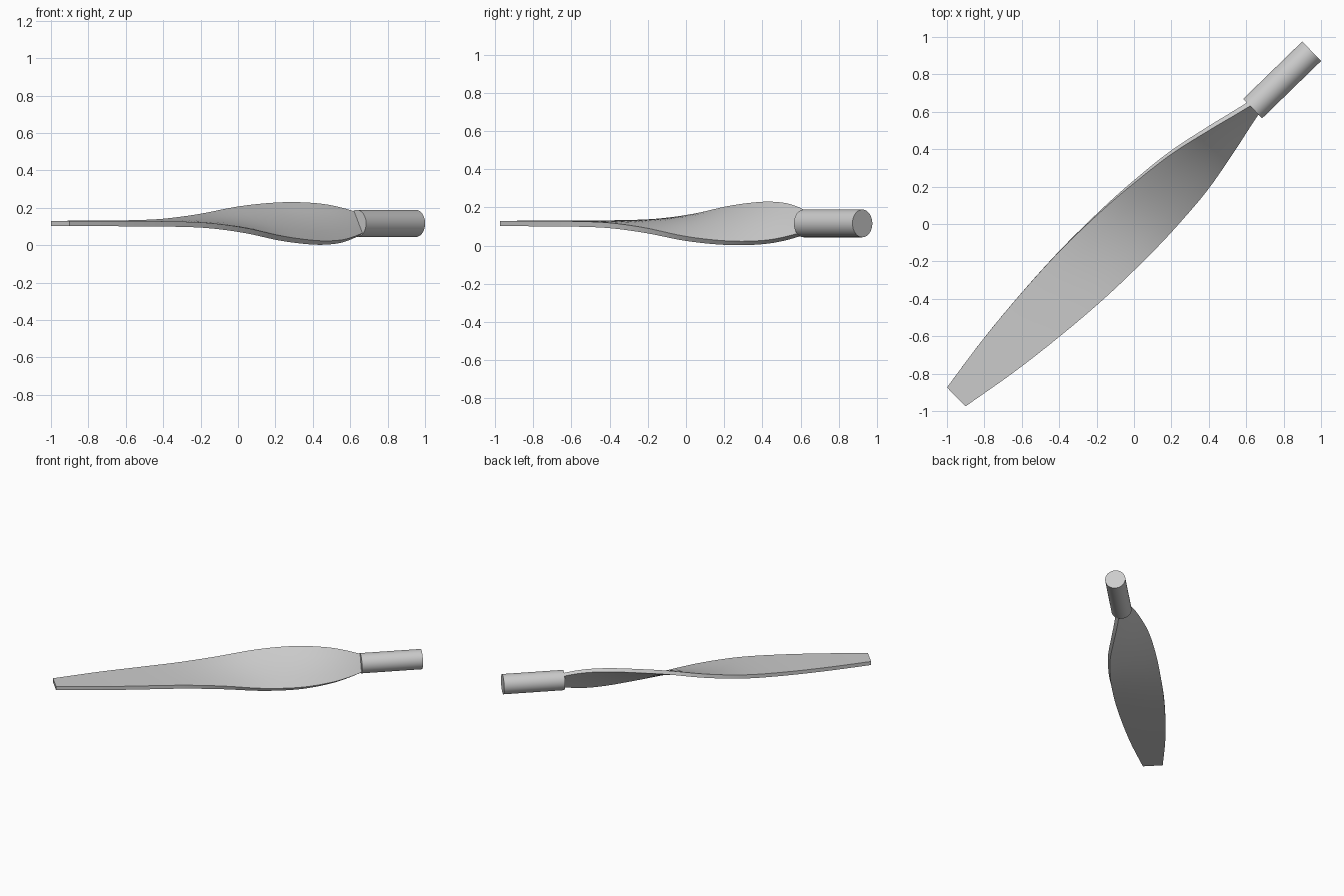
import bpy, bmesh, math
from mathutils import Matrix, Vector

cube = bpy.data.objects.get("Cube")
if cube:
    bpy.data.objects.remove(cube, do_unlink=True)

grey = bpy.data.materials.new("plain grey")
grey.use_nodes = True
colour = (0.6, 0.6, 0.6, 1)
grey.diffuse_color = colour
grey.node_tree.nodes["Principled BSDF"].inputs["Base Color"].default_value = colour

# Long axis of the part lies diagonally on the ground plane
AXIS = Matrix.Translation((0, 0, 0.116)) @ Matrix.Rotation(math.radians(44.2), 4, 'Z')
THICK = 0.014

# Blade stations: distance along axis, half chord, twist in degrees
STATIONS = [(-1.326, 0.071, 0), (-1.0, 0.122, 0.5), (-0.69, 0.155, 1),
            (-0.4, 0.174, 3.5), (-0.12, 0.179, 12), (0.16, 0.18, 26),
            (0.42, 0.168, 37), (0.65, 0.132, 49), (0.78, 0.1, 56), (0.9, 0.062, 62)]


def finish(name, bm, angle):
    bmesh.ops.recalc_face_normals(bm, faces=bm.faces)
    mesh = bpy.data.meshes.new(name)
    bm.to_mesh(mesh)
    bm.free()
    mesh.materials.append(grey)
    obj = bpy.data.objects.new(name, mesh)
    bpy.context.collection.objects.link(obj)
    obj.matrix_world = AXIS
    bpy.ops.object.select_all(action='DESELECT')
    obj.select_set(True)
    bpy.context.view_layer.objects.active = obj
    bpy.ops.object.shade_smooth_by_angle(angle=math.radians(angle))


def smooth_stations(points, steps):
    """Smooth curve through the stations."""
    pts = [Vector(p) for p in points]
    pts = [2 * pts[0] - pts[1]] + pts + [2 * pts[-1] - pts[-2]]
    for i in range(1, len(pts) - 2):
        a, b, c, d = pts[i - 1:i + 3]
        for k in range(steps):
            t = k / steps
            yield b + (c - a) * t / 2 + (a - 2.5 * b + 2 * c - d / 2) * t**2 \
                + (1.5 * (b - c) + (d - a) / 2) * t**3
    yield pts[-2]


# Twisted blade: rectangular sections lofted along the axis
bm = bmesh.new()
rings = []
for s, half, twist in smooth_stations(STATIONS, 6):
    turn = Matrix.Translation((s, 0, 0)) @ Matrix.Rotation(math.radians(twist), 4, 'X')
    row = [-1, -0.5, 0, 0.5, 1]
    section = [(y, -1) for y in row] + [(y, 1) for y in reversed(row)]
    rings.append([bm.verts.new(turn @ Vector((0, y * half, z * THICK))) for y, z in section])
for a, b in zip(rings, rings[1:]):
    for i in range(len(a)):
        j = (i + 1) % len(a)
        bm.faces.new((a[i], a[j], b[j], b[i]))
bm.faces.new(rings[0])
bm.faces.new(rings[-1])
finish("twisted_blade", bm, 40)

# Round shank at the blade root
bm = bmesh.new()
bmesh.ops.create_cone(bm, cap_ends=True, segments=48, radius1=0.0725, radius2=0.0725, depth=0.44,
                      matrix=Matrix.Translation((1.105, 0, 0)) @ Matrix.Rotation(math.pi / 2, 4, 'Y'))
finish("root_shank", bm, 40)
